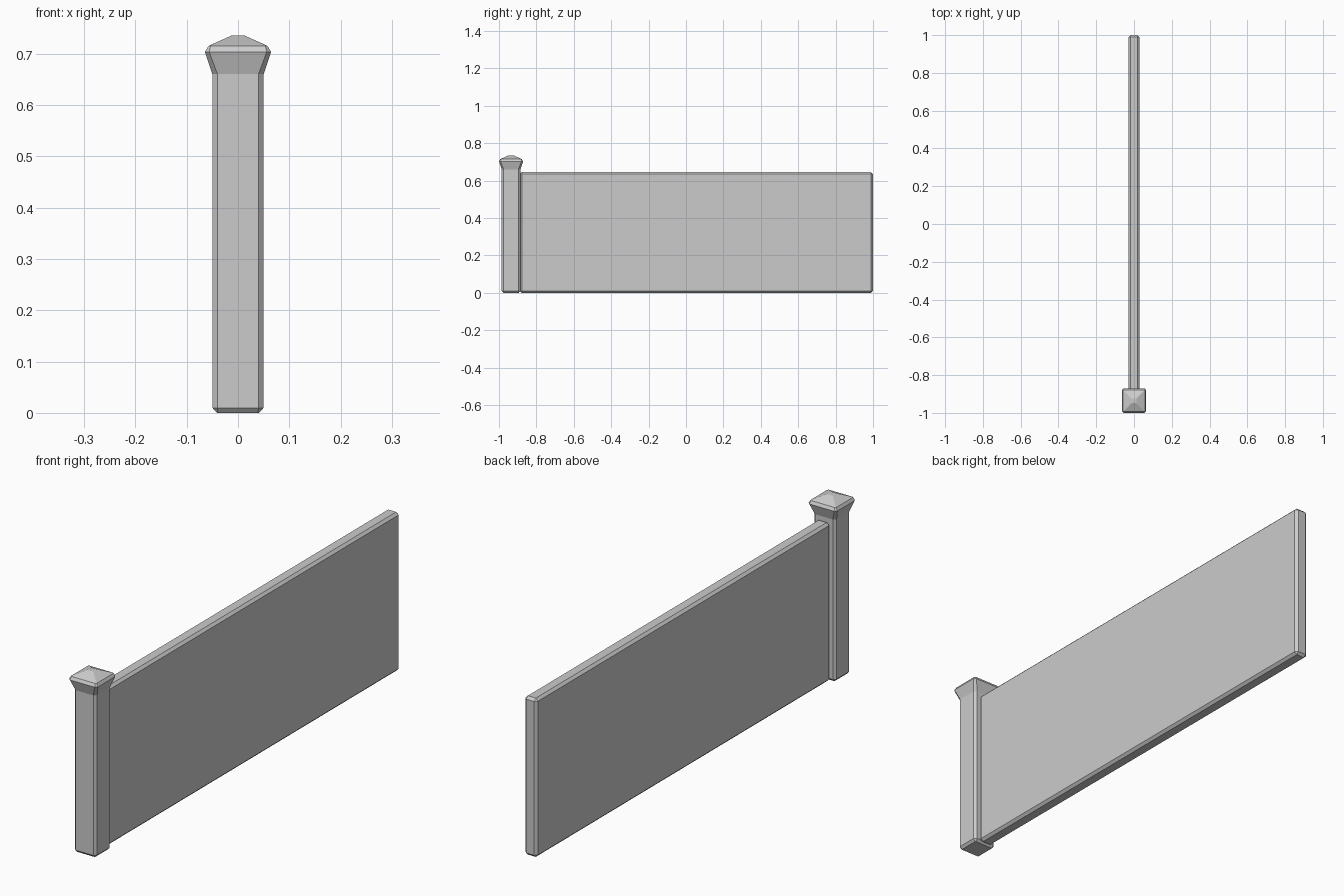
import bpy, bmesh

if "Cube" in bpy.data.objects:
    bpy.data.objects.remove(bpy.data.objects["Cube"])

grey = bpy.data.materials.new("plain grey")
grey.diffuse_color = (0.6, 0.6, 0.6, 1)
grey.use_nodes = True
grey.node_tree.nodes["Principled BSDF"].inputs["Base Color"].default_value = grey.diffuse_color


def make_object(name, bm):
    bmesh.ops.recalc_face_normals(bm, faces=bm.faces[:])
    mesh = bpy.data.meshes.new(name)
    bm.to_mesh(mesh)
    bm.free()
    mesh.materials.append(grey)
    obj = bpy.data.objects.new(name, mesh)
    bpy.context.collection.objects.link(obj)
    return obj


# Post with flared cap: stacked chamfered squares (z, half width, half flat)
POST_Y = -0.9355
rings = [(0, 0.041, 0.039), (0.01, 0.05, 0.04), (0.66, 0.05, 0.04),
         (0.703, 0.0645, 0.056), (0.715, 0.0575, 0.0535), (0.735, 0.013, 0.011)]
bm = bmesh.new()
loops = []
for z, h, f in rings:
    pts = [(h, -f), (h, f), (f, h), (-f, h), (-h, f), (-h, -f), (-f, -h), (f, -h)]
    loops.append([bm.verts.new((x, y + POST_Y, z)) for x, y in pts])
for low, high in zip(loops, loops[1:]):
    for i in range(8):
        j = (i + 1) % 8
        bm.faces.new((low[i], low[j], high[j], high[i]))
bm.faces.new(loops[0][::-1])
bm.faces.new(loops[-1])
post = make_object("fence_post", bm)

# Panel: thin box with chamfered edges
Y0, Y1, HEIGHT, THICK = -0.888, 1.0, 0.645, 0.056
bm = bmesh.new()
bmesh.ops.create_cube(bm, size=1)
for v in bm.verts:
    v.co = (v.co.x * THICK, (Y0 + Y1) / 2 + v.co.y * (Y1 - Y0), (v.co.z + 0.5) * HEIGHT)
bmesh.ops.bevel(bm, geom=bm.edges[:], offset=0.01, segments=1, affect='EDGES')
panel = make_object("wall_panel", bm)
